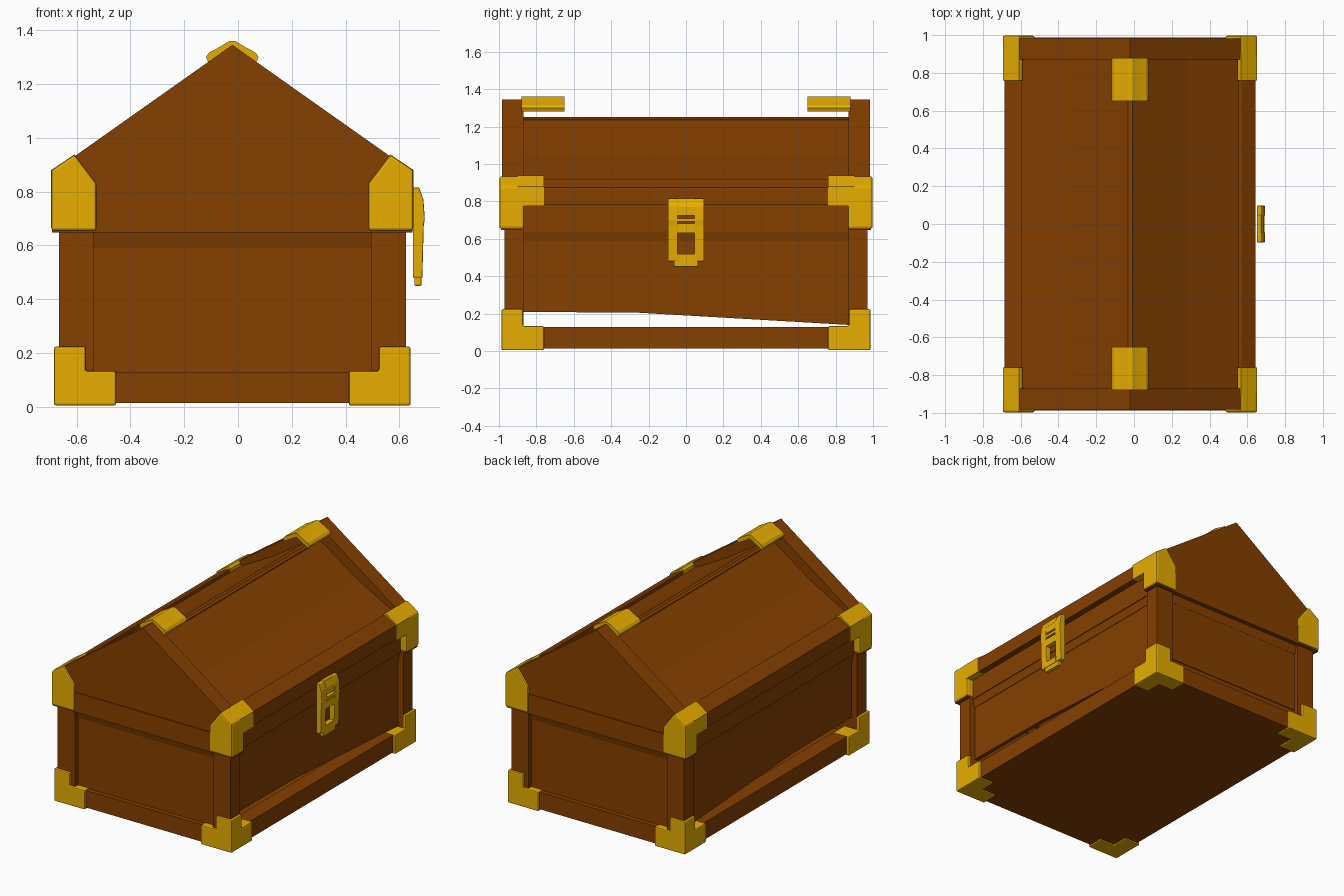
import bpy, bmesh
from mathutils import Vector

cube = bpy.data.objects.get("Cube")
if cube:
    bpy.data.objects.remove(cube, do_unlink=True)

CX = -0.021  # centre line of the chest; the latch sticks out on one side


def material(name, rgb):
    m = bpy.data.materials.new(name)
    m.use_nodes = True
    m.diffuse_color = (*rgb, 1)
    m.node_tree.nodes["Principled BSDF"].inputs["Base Color"].default_value = (*rgb, 1)
    return m


WOOD = material("brown wood", (0.235, 0.05, 0))
GOLD = material("gold metal", (0.8, 0.42, 0))


def finish(name, bm, mat, bevel=0):
    bmesh.ops.recalc_face_normals(bm, faces=bm.faces)
    me = bpy.data.meshes.new(name)
    bm.to_mesh(me)
    bm.free()
    me.materials.append(mat)
    ob = bpy.data.objects.new(name, me)
    ob.location.x = CX
    bpy.context.collection.objects.link(ob)
    if bevel:
        mod = ob.modifiers.new("soft edges", "BEVEL")
        mod.width, mod.segments = bevel, 2
        mod.limit_method = "ANGLE"
    return ob


def prism(name, pts, axis, lo, hi, mat, bevel=0):
    """Extrude a profile along x (points are y,z) or along y (points are x,z)."""
    bm = bmesh.new()
    place = (lambda a, b: (lo, a, b)) if axis == "x" else (lambda a, b: (a, lo, b))
    face = bm.faces.new([bm.verts.new(place(a, b)) for a, b in pts])
    side = bmesh.ops.extrude_face_region(bm, geom=[face])["geom"]
    verts = [g for g in side if isinstance(g, bmesh.types.BMVert)]
    step = Vector((hi - lo, 0, 0)) if axis == "x" else Vector((0, hi - lo, 0))
    bmesh.ops.translate(bm, verts=verts, vec=step)
    return finish(name, bm, mat, bevel)


def box(name, x, y, z, mat, bevel=0):
    pts = [(x[0], z[0]), (x[1], z[0]), (x[1], z[1]), (x[0], z[1])]
    return prism(name, pts, "y", y[0], y[1], mat, bevel)


def flip(pts, s):
    return [(a * s, b) for a, b in pts]


def span(a, b, s):
    return tuple(sorted((a * s, b * s)))


def base_bracket(name, sx, sy):
    """Corner block with one arm grown along each edge of the chest."""
    bm = bmesh.new()
    lo, hi = Vector((0.545, 0.872, 0.005)), Vector((0.662, 0.986, 0.134))
    bmesh.ops.create_cube(bm, size=1)
    for v in bm.verts:
        v.co = Vector([lo[i] if v.co[i] < 0 else hi[i] for i in range(3)])
    bm.normal_update()
    arms = [Vector((-0.112, 0, 0)), Vector((0, -0.112, 0)), Vector((0, 0, 0.09))]
    starts = [max(bm.faces, key=lambda f: f.normal.dot(arm.normalized())) for arm in arms]
    for arm, face in zip(arms, starts):
        new = bmesh.ops.extrude_discrete_faces(bm, faces=[face])["faces"][0]
        bmesh.ops.translate(bm, verts=new.verts[:], vec=arm)
    for v in bm.verts:
        v.co.x *= sx
        v.co.y *= sy
    finish(name, bm, GOLD, 0.007)


# Floor and bottom rails
box("floor", (-0.6, 0.6), (-0.9, 0.9), (0.015, 0.1), WOOD)
for sx, side in ((1, "left"), (-1, "right")):
    box(side + "_bottom_rail", span(0.54, 0.645, sx), (-0.97, 0.97), (0.015, 0.13), WOOD)
for sy, end in ((-1, "front"), (1, "back")):
    box(end + "_bottom_rail", (-0.56, 0.56), span(0.87, 0.97, sy), (0.015, 0.13), WOOD)

# Long side panels, cut short of the rail, with a header strip above
panel = [(-0.88, 0.21), (-0.25, 0.205), (0.87, 0.14), (0.87, 0.62), (-0.88, 0.62)]
header = [(0.59, 0.585), (0.608, 0.585), (0.622, 0.65), (0.59, 0.65)]
for sx, side in ((1, "left"), (-1, "right")):
    prism(side + "_panel", panel, "x", 0.58 * sx, 0.605 * sx, WOOD)
    prism(side + "_header", flip(header, sx), "y", -0.88, 0.88, WOOD)

# End panels with a raised field and a sloped header
end_header = [(0.946, 0.59), (0.959, 0.65), (0.9, 0.65), (0.9, 0.59)]
for sy, end in ((-1, "front"), (1, "back")):
    box(end + "_panel", (-0.56, 0.56), span(0.91, 0.94, sy), (0.12, 0.65), WOOD)
    box(end + "_panel_field", (-0.51, 0.51), span(0.93, 0.945, sy), (0.18, 0.59), WOOD)
    prism(end + "_header", flip(end_header, sy), "x", -0.54, 0.54, WOOD)

# Gabled lid ends
rail = [(0.67, 0.647), (0.67, 0.78), (-0.67, 0.78), (-0.67, 0.647)]
gable = [(0.665, 0.775), (0.665, 0.88), (0.585, 0.932), (0, 1.345)]
gable += [(-a, b) for a, b in gable[2::-1]]
for sy, end in ((-1, "front"), (1, "back")):
    prism(end + "_lid_rail", rail, "y", 0.87 * sy, 0.988 * sy, WOOD)
    prism(end + "_gable", gable, "y", 0.87 * sy, 0.983 * sy, WOOD)

# Lid sides: rail, recessed inner wall and a roof panel that flattens at the eaves
lid_rail = [(0.575, 0.78), (0.665, 0.78), (0.665, 0.875), (0.59, 0.92), (0.575, 0.92)]
roof = [(0.6, 0.885), (0.305, 1.047), (0.028, 1.235), (0.028, 1.2), (0.305, 1.01), (0.6, 0.845)]
for sx, side in ((1, "left"), (-1, "right")):
    prism(side + "_lid_rail", flip(lid_rail, sx), "y", -0.88, 0.88, WOOD)
    box(side + "_lid_inner_wall", span(0.58, 0.625, sx), (-0.88, 0.88), (0.64, 0.86), WOOD)
    prism(side + "_roof_panel", flip(roof, sx), "y", -0.88, 0.88, WOOD)
ridge = [(-0.028, 1.19), (-0.028, 1.24), (-0.012, 1.252), (0.012, 1.252), (0.028, 1.24), (0.028, 1.19)]
prism("ridge_beam", ridge, "y", -0.88, 0.88, WOOD)

# Corner posts and metal corner fittings
lid_cap = [(0.673, 0.655), (0.673, 0.88), (0.587, 0.938), (0.505, 0.83), (0.505, 0.655)]
lid_arm = [(0.673, 0.775), (0.673, 0.88), (0.587, 0.938), (0.57, 0.925), (0.57, 0.775)]
for sx, side in ((1, "left"), (-1, "right")):
    for sy, end in ((-1, "front"), (1, "back")):
        corner = end + "_" + side
        box(corner + "_post", span(0.515, 0.645, sx), span(0.87, 0.97, sy), (0.1, 0.65), WOOD)
        base_bracket(corner + "_base_bracket", sx, sy)
        prism(corner + "_lid_cap", flip(lid_cap, sx), "y", 0.866 * sy, 0.997 * sy, GOLD, 0.01)
        prism(corner + "_lid_arm", flip(lid_arm, sx), "y", 0.76 * sy, 0.9 * sy, GOLD)

# Ridge fittings
half_cap = [(0.01, 1.36), (0.055, 1.333), (0.086, 1.317), (0.098, 1.3), (0.09, 1.282)]
cap = half_cap + [(0, 1.335)] + [(-a, b) for a, b in reversed(half_cap)]
for sy, end in ((-1, "front"), (1, "back")):
    prism(end + "_ridge_cap", cap, "y", 0.65 * sy, 0.88 * sy, GOLD)

# Latch plate with a slot and a window
plate = [(0.671, 0.48), (0.706, 0.48), (0.711, 0.67), (0.715, 0.7), (0.71, 0.77), (0.694, 0.815), (0.671, 0.815)]
for sy, name in ((-1, "front"), (1, "back")):
    prism("latch_" + name + "_strip", plate, "y", 0.045 * sy, 0.097 * sy, GOLD, 0.004)
box("latch_top", (0.671, 0.709), (-0.046, 0.046), (0.725, 0.772), GOLD)
prism("latch_top_edge", [(0.671, 0.77), (0.71, 0.77), (0.694, 0.815), (0.671, 0.815)], "y", -0.046, 0.046, GOLD)
box("latch_middle", (0.671, 0.709), (-0.046, 0.046), (0.632, 0.682), GOLD)
box("latch_bar", (0.676, 0.713), (-0.046, 0.046), (0.692, 0.71), GOLD)
box("latch_bottom", (0.671, 0.706), (-0.046, 0.046), (0.48, 0.52), GOLD)
box("latch_tab", (0.676, 0.703), (-0.065, 0.065), (0.45, 0.485), GOLD, 0.004)
